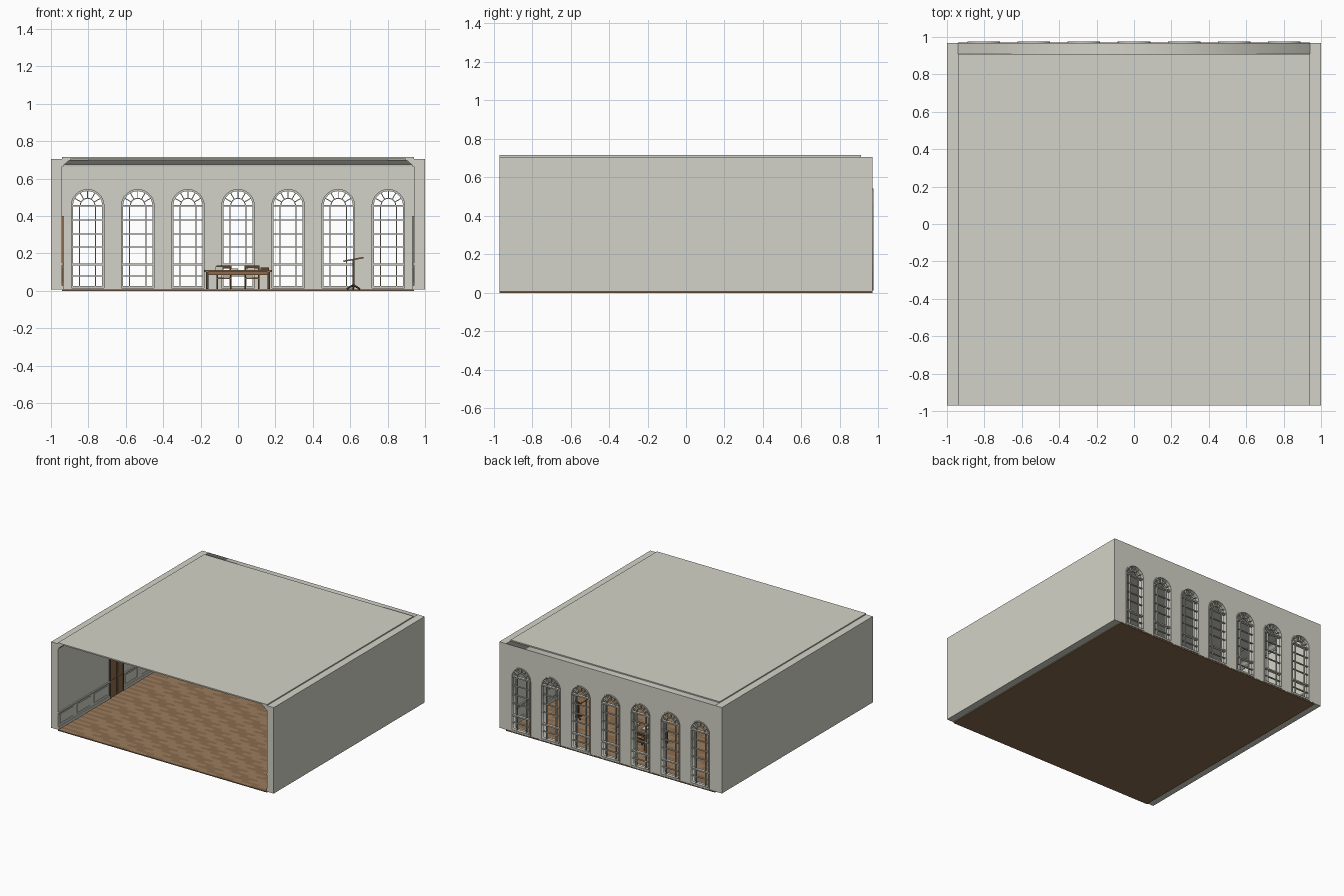
import bpy, bmesh, math
from mathutils import Matrix, Vector

cube = bpy.data.objects.get("Cube")
if cube:
    bpy.data.objects.remove(cube, do_unlink=True)


def material(name, rgb):
    m = bpy.data.materials.new(name)
    m.use_nodes = True
    m.diffuse_color = (*rgb, 1)
    m.node_tree.nodes["Principled BSDF"].inputs["Base Color"].default_value = (*rgb, 1)
    return m


PLASTER = material("warm_plaster", (0.65, 0.65, 0.58))
FRAME = material("window_paint", (0.58, 0.58, 0.52))
OAK = material("oak_floor", (0.33, 0.20, 0.11))
OAK_DARK = material("dark_oak_floor", (0.25, 0.15, 0.08))
WOOD = material("furniture_wood", (0.27, 0.15, 0.07))
DARK = material("dark_wood", (0.10, 0.055, 0.03))
PAPER = material("paper", (0.62, 0.60, 0.52))


def link(name, mesh, *mats):
    ob = bpy.data.objects.new(name, mesh)
    for m in mats:
        ob.data.materials.append(m)
    bpy.context.scene.collection.objects.link(ob)
    return ob


def add_box(bm, x, y, z, tilt=None):
    """Box from (min, max) pairs, with an optional matrix about its centre."""
    lo, hi = Vector((x[0], y[0], z[0])), Vector((x[1], y[1], z[1]))
    mat = Matrix.Translation((lo + hi) / 2)
    if tilt:
        mat = mat @ tilt
    bmesh.ops.create_cube(bm, size=1, matrix=mat @ Matrix.Diagonal((*(hi - lo), 1)))


def boxes(name, parts, mat):
    bm = bmesh.new()
    for p in parts:
        add_box(bm, *p)
    mesh = bpy.data.meshes.new(name)
    bm.to_mesh(mesh)
    bm.free()
    return link(name, mesh, mat)


def plate(name, outlines, y0, y1, mat):
    """Flat x-z shape with holes, given thickness from y0 to y1."""
    cu = bpy.data.curves.new(name, "CURVE")
    cu.dimensions, cu.fill_mode, cu.extrude = "2D", "BOTH", (y1 - y0) / 2
    for pts in outlines:
        sp = cu.splines.new("POLY")
        sp.points.add(len(pts) - 1)
        for p, (x, z) in zip(sp.points, pts):
            p.co = (x, z, 0, 1)
        sp.use_cyclic_u = True
    tmp = bpy.data.objects.new(name + "_outline", cu)
    bpy.context.scene.collection.objects.link(tmp)
    bpy.context.view_layer.update()
    mesh = bpy.data.meshes.new_from_object(tmp.evaluated_get(bpy.context.evaluated_depsgraph_get()))
    bpy.data.objects.remove(tmp, do_unlink=True)
    mesh.transform(Matrix.Translation((0, (y0 + y1) / 2, 0)) @ Matrix.Rotation(math.pi / 2, 4, "X"))
    mesh.materials.clear()
    return link(name, mesh, mat)


def arc(cx, cz, r, n=20):
    return [(cx + r * math.cos(math.pi * i / n), cz + r * math.sin(math.pi * i / n)) for i in range(n + 1)]


def arch(cx, r, bottom):
    return [(cx - r, bottom), (cx + r, bottom)] + arc(cx, SPRING, r)


def rect(x0, x1, z0, z1):
    return [(x0, z0), (x1, z0), (x1, z1), (x0, z1)]


SPRING, R = 0.455, 0.087
CENTRES = [0.268 * i for i in range(-3, 4)]

# Shell: side walls, pierced back wall, ceiling slab
for side, s in (("left", 1), ("right", -1)):
    boxes(side + "_wall", [(sorted((s * 0.94, s)), (-0.97, 0.968), (0.008, 0.706))], PLASTER)
plate("back_wall", [rect(-0.94, 0.94, 0.008, 0.706)] + [arch(c, R, 0.016) for c in CENTRES], 0.91, 0.968, PLASTER)
boxes("ceiling", [((-0.94, 0.94), (-0.97, 0.91), (0.705, 0.715)),
                  ((-0.8, 0.8), (-0.9, 0.77), (0.699, 0.706))], PLASTER)

# Floor: slab with staggered boards on top
boxes("floor_slab", [((-0.94, 0.94), (-0.97, 0.97), (0, 0.008))], OAK_DARK)
bm = bmesh.new()
rows, cols = 64, 12
dx, dy = 1.88 / cols, 1.94 / rows
for j in range(rows):
    cuts = [-0.94] + [-0.94 + dx * (i + (j % 3) / 3) for i in range(1, cols)] + [0.94]
    for i, (a, b) in enumerate(zip(cuts, cuts[1:])):
        y = -0.97 + j * dy
        f = bm.faces.new([bm.verts.new(p) for p in ((a, y, 0.0095), (b, y, 0.0095),
                                                    (b, y + dy, 0.0095), (a, y + dy, 0.0095))])
        f.material_index = (i + j) % 2
mesh = bpy.data.meshes.new("floor_boards")
bm.to_mesh(mesh)
bm.free()
link("floor_boards", mesh, OAK, OAK_DARK)

# Cornice: mitred profile swept round both sides and the back
profile = [(0, 0.665), (0.008, 0.665), (0.01, 0.675), (0.02, 0.682), (0.034, 0.695), (0.045, 0.699), (0.045, 0.706), (0, 0.706)]
bm = bmesh.new()
rings = []
for d, z in profile:
    x, y = 0.94 - d, 0.91 - d
    rings.append([bm.verts.new(p) for p in ((-x, -0.97, z), (-x, y, z), (x, y, z), (x, -0.97, z))])
for a, b in zip(rings, rings[1:] + rings[:1]):
    for k in range(3):
        bm.faces.new((a[k], a[k + 1], b[k + 1], b[k]))
for k in (0, 3):
    bm.faces.new([r[k] for r in rings])
bmesh.ops.recalc_face_normals(bm, faces=bm.faces)
mesh = bpy.data.meshes.new("cornice")
bm.to_mesh(mesh)
bm.free()
link("cornice", mesh, PLASTER)

# Windows: frame, glazing bars, fanlight and inner arch moulding
for n, c in enumerate(CENTRES, 1):
    plate(f"window_frame_{n}", [arch(c, R, 0.012), arch(c, R - 0.009, 0.026)], 0.945, 0.975, FRAME)
    y, thin = (0.95, 0.964), 0.0025
    w = R - 0.005
    bars = [((c - w, c + w), y, (z - thin, z + thin)) for z in (0.08, 0.235, 0.305, 0.38)]
    bars += [((c - w, c + w), (0.946, 0.97), (z - 0.005, z + 0.005)) for z in (0.14, SPRING)]
    bars += [((c + o - thin, c + o + thin), y, (0.02, SPRING)) for o in (-0.043, 0.043)]
    for k in range(1, 6):
        a = math.pi * k / 6
        x, z = c + 0.06 * math.cos(a), SPRING + 0.06 * math.sin(a)
        bars.append(((x - 0.022, x + 0.022), y, (z - thin, z + thin), Matrix.Rotation(-a, 4, "Y")))
    boxes(f"glazing_bars_{n}", bars, FRAME)
    plate(f"fanlight_ring_{n}", [arc(c, SPRING, 0.042) + arc(c, SPRING, 0.037)[::-1]], *y, FRAME)
    plate(f"arch_moulding_{n}", [arc(c, SPRING, 0.108) + arc(c, SPRING, R)[::-1]], 0.902, 0.912, PLASTER)

# Side wall trim and doors, mirrored
D0, D1 = -0.31, -0.13
for side, s in (("left", 1), ("right", -1)):
    def against(depth, y, z):
        return (sorted((s * 0.941, s * (0.94 - depth))), y, z)
    trim = []
    for y0, y1 in ((-0.965, D0), (D1, 0.91)):
        trim += [against(0.01, (y0, y1), (0.138, 0.148)), against(0.006, (y0, y1), (0.008, 0.03))]
        count = round((y1 - y0) / 0.22)
        step = (y1 - y0) / count
        for k in range(count):
            a, b = y0 + k * step + 0.025, y0 + (k + 1) * step - 0.025
            trim += [against(0.003, (a, b), (z, z + 0.005)) for z in (0.045, 0.118)]
            trim += [against(0.003, (p, p + 0.005), (0.045, 0.123)) for p in (a, b - 0.005)]
    boxes(side + "_wainscot", trim, PLASTER)
    boxes(side + "_door", [against(0.004, (D0, D1), (0.008, 0.40))], WOOD)
    mid = (D0 + D1) / 2
    edges = [against(0.008, (p, p + 0.01), (0.008, 0.40)) for p in (D0, D1 - 0.01)]
    edges += [against(0.008, (D0, D1), (0.39, 0.40)), against(0.006, (mid - 0.002, mid + 0.002), (0.01, 0.39))]
    boxes(side + "_door_frame", edges, DARK)
    boxes(side + "_door_panels", [against(0.007, (p - 0.028, p + 0.028), z) for p in (mid - 0.04, mid + 0.04)
                                  for z in ((0.03, 0.15), (0.18, 0.37))], WOOD)

# Table
ty = 0.55
boxes("table_top", [((-0.18, 0.18), (ty - 0.08, ty + 0.08), (0.102, 0.111))], WOOD)
boxes("table_apron", [((-0.165, 0.165), (ty - 0.068, ty + 0.068), (0.085, 0.102))], WOOD)
boxes("table_legs", [((x - 0.007, x + 0.007), (y - 0.007, y + 0.007), (0.009, 0.102))
                     for x in (-0.165, 0.165) for y in (ty - 0.065, ty + 0.065)], DARK)
boxes("table_papers", [((x, x + 0.04), (ty - 0.03, ty + 0.03), (0.111, 0.111 + h))
                       for x, h in ((-0.12, 0.02), (-0.04, 0.008), (0.05, 0.015))], PAPER)
boxes("table_books", [((0.12, 0.165), (ty - 0.03, ty + 0.03), (0.111, 0.125))], DARK)

# Two chairs behind the table
for n, cx in enumerate((-0.075, 0.075), 1):
    cy = ty + 0.1
    boxes(f"chair_seat_{n}", [((cx - 0.04, cx + 0.04), (cy - 0.04, cy + 0.04), (0.064, 0.072))], WOOD)
    frame = [((cx + o - 0.004, cx + o + 0.004), (cy + d - 0.004, cy + d + 0.004), (0.009, top))
             for o in (-0.036, 0.036) for d, top in ((-0.036, 0.066), (0.036, 0.135))]
    frame += [((cx - 0.04, cx + 0.04), (cy + 0.033, cy + 0.039), z) for z in ((0.12, 0.135), (0.09, 0.1))]
    boxes(f"chair_frame_{n}", frame, DARK)

# Music stand with tripod foot and tilted desk
lx, ly = 0.617, 0.5
boxes("stand_post", [((lx - 0.005, lx + 0.005), (ly - 0.005, ly + 0.005), (0.02, 0.165))], DARK)
feet = []
for k in range(3):
    a = 2 * math.pi * k / 3 + 0.5
    px, py = lx + 0.018 * math.cos(a), ly + 0.018 * math.sin(a)
    feet.append(((px - 0.024, px + 0.024), (py - 0.004, py + 0.004), (0.018, 0.026),
                 Matrix.Rotation(a, 4, "Z") @ Matrix.Rotation(0.5, 4, "Y")))
boxes("stand_feet", feet, DARK)
boxes("stand_desk", [((lx - 0.055, lx + 0.055), (ly - 0.045, ly + 0.045), (0.164, 0.172),
                      Matrix.Rotation(-0.18, 4, "Y"))], WOOD)
